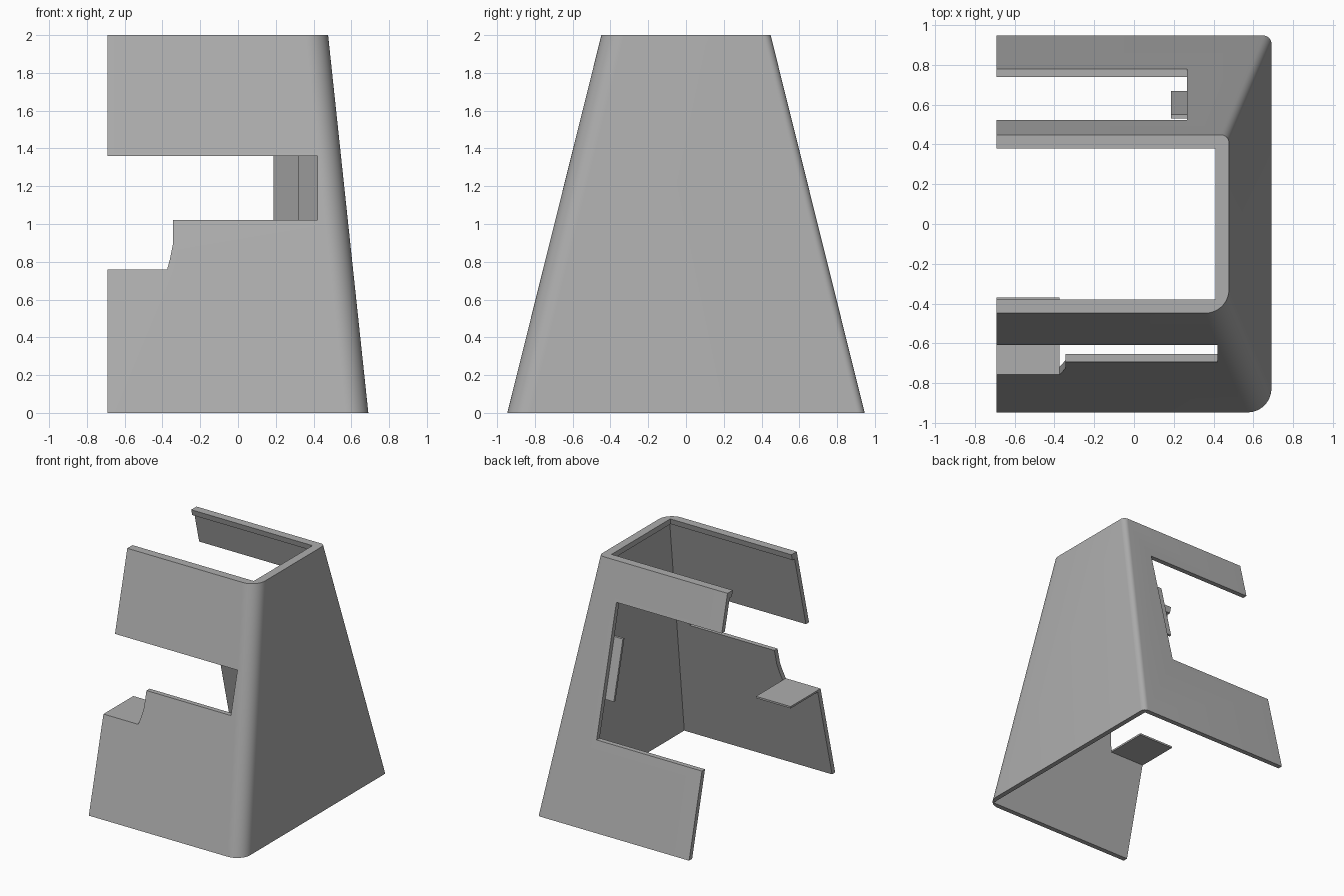
import bpy, bmesh, math

if "Cube" in bpy.data.objects:
    bpy.data.objects.remove(bpy.data.objects["Cube"], do_unlink=True)

grey = bpy.data.materials.new("plain grey")
grey.use_nodes = True
COLOUR = (0.42, 0.42, 0.42, 1)
grey.diffuse_color = COLOUR
grey.node_tree.nodes["Principled BSDF"].inputs["Base Color"].default_value = COLOUR

OPEN_X = -0.69          # open end of the shell
WALL, LIP = 0.04, 0.068  # wall and rim thickness


def loft(name, rings):
    """Closed solid through rings holding equal numbers of points."""
    bm = bmesh.new()
    loops = [[bm.verts.new(p) for p in ring] for ring in rings]
    n = len(loops[0])
    for a, b in zip(loops, loops[1:]):
        for i in range(n):
            j = (i + 1) % n
            bm.faces.new((a[i], a[j], b[j], b[i]))
    bm.faces.new(loops[0][::-1])
    bm.faces.new(loops[-1])
    bmesh.ops.recalc_face_normals(bm, faces=bm.faces)
    mesh = bpy.data.meshes.new(name)
    bm.to_mesh(mesh)
    bm.free()
    mesh.materials.append(grey)
    obj = bpy.data.objects.new(name, mesh)
    bpy.context.collection.objects.link(obj)
    return obj


def prism_y(name, outline, y0, y1):
    return loft(name, [[(x, y, z) for x, z in outline] for y in (y0, y1)])


def arc(cx, cy, r, start, steps):
    return [(cx + r * math.cos(a), cy + r * math.sin(a))
            for a in (math.radians(start + 90 * i / steps) for i in range(steps + 1))]


def section(z, t):
    """U-shaped section: rounded outside corners, sharp inside corners."""
    X = 0.69 - 0.1065 * z
    Y = 0.946 - 0.249 * z
    front_r, back_r = 0.12, 0.04
    pts = [(OPEN_X, -Y)]
    pts += arc(X - front_r, -Y + front_r, front_r, -90, 12)
    pts += arc(X - back_r, Y - back_r, back_r, 0, 8)
    pts += [(OPEN_X, Y), (OPEN_X, Y - t), (X - t, Y - t),
            (X - t, t - Y), (OPEN_X, t - Y)]
    return [(x, y, z) for x, y in pts]


# Tapered three-sided shell with a thicker rim
shell = loft("tapered_shell", [section(0, WALL), section(1.95, WALL),
                               section(1.952, LIP), section(2, LIP)])

# Stepped front opening and rectangular back opening
front_cut = prism_y("front_opening_cutter",
                    [(-1, 0.76), (-0.375, 0.76), (-0.36, 0.815), (-0.345, 0.89),
                     (-0.345, 1.02), (0.42, 1.02), (0.42, 1.36), (-1, 1.36)], -1.2, 0)
back_cut = prism_y("back_opening_cutter",
                   [(-1, 0.67), (0.265, 0.67), (0.265, 1.7), (-1, 1.7)], 0, 1.2)
for cutter in (front_cut, back_cut):
    mod = shell.modifiers.new(cutter.name, "BOOLEAN")
    mod.operation = "DIFFERENCE"
    mod.solver = "EXACT"
    mod.object = cutter
depsgraph = bpy.context.evaluated_depsgraph_get()
cut_mesh = bpy.data.meshes.new_from_object(shell.evaluated_get(depsgraph))
shell.modifiers.clear()
shell.data = cut_mesh
for cutter in (front_cut, back_cut):
    bpy.data.objects.remove(cutter, do_unlink=True)

# Thin shelf behind the low step of the front wall
prism_y("shelf", [(OPEN_X, 0.745), (-0.375, 0.745), (-0.375, 0.76), (OPEN_X, 0.76)],
        -0.717, -0.37)

# Sloped tab lying on the inside of the back wall
tab_outline = [(0.667, 0.96), (0.647, 0.96), (0.53, 1.43), (0.55, 1.43)]
loft("latch_tab", [[(x, y, z) for y, z in tab_outline] for x in (0.187, 0.32)])

# Smooth the rounded corners only
bpy.ops.object.select_all(action="DESELECT")
shell.select_set(True)
bpy.context.view_layer.objects.active = shell
bpy.ops.object.shade_smooth_by_angle(angle=math.radians(25))
